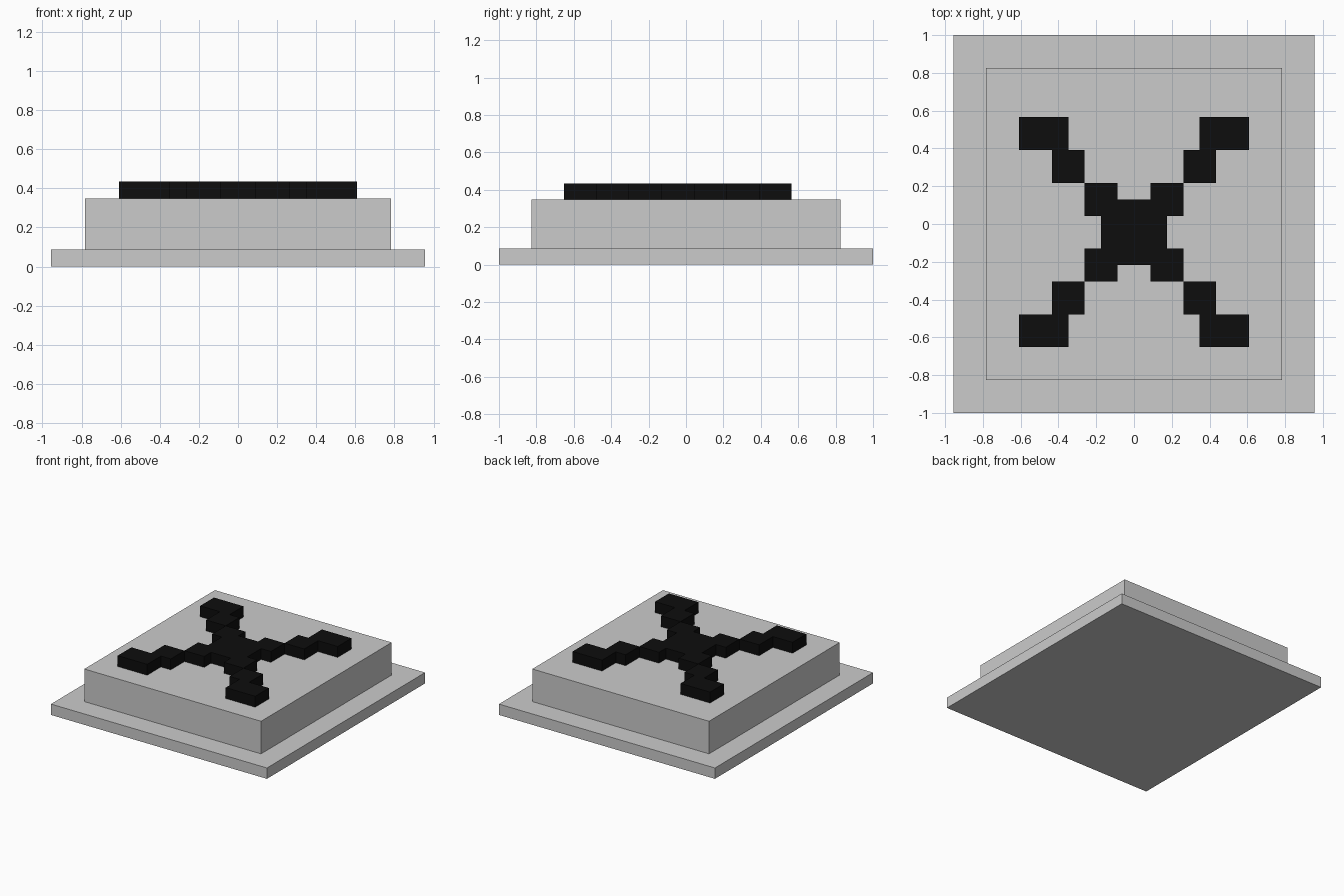
import bpy, bmesh, math

if "Cube" in bpy.data.objects:
    bpy.data.objects.remove(bpy.data.objects["Cube"])

U = 2 / 23  # one grid cell of the model


def material(name, rgb):
    m = bpy.data.materials.new(name)
    m.diffuse_color = (*rgb, 1)
    m.use_nodes = True
    m.node_tree.nodes["Principled BSDF"].inputs["Base Color"].default_value = m.diffuse_color
    return m


def finish(bm, name, mat):
    bmesh.ops.recalc_face_normals(bm, faces=bm.faces)
    mesh = bpy.data.meshes.new(name)
    bm.to_mesh(mesh)
    bm.free()
    mesh.materials.append(mat)
    ob = bpy.data.objects.new(name, mesh)
    bpy.context.collection.objects.link(ob)
    return ob


def slab(name, hx, hy, z0, z1, mat):
    bm = bmesh.new()
    bmesh.ops.create_cube(bm, size=1)
    for v in bm.verts:
        v.co.x *= 2 * hx * U
        v.co.y *= 2 * hy * U
        v.co.z = (z1 if v.co.z > 0 else z0) * U
    return finish(bm, name, mat)


grey = material("light grey", (0.6, 0.6, 0.6))
black = material("black", (0.004, 0.004, 0.004))

# Stepped base
slab("base_plate", 11, 11.5, 0, 1, grey)
slab("raised_block", 9, 9.5, 1, 4, grey)

# Stepped cross: one quadrant of rectangles, mirrored to all four
rects = [(0, 0, 2, 2), (1, 1, 3, 3), (3, 3, 5, 5), (4, 5, 7, 7)]
cells = set()
for x0, y0, x1, y1 in rects:
    for x in range(x0, x1):
        for y in range(y0, y1):
            cells |= {(a, b) for a in (x, -x - 1) for b in (y, -y - 1)}

bm = bmesh.new()
verts = {}


def vert(x, y, z):
    if (x, y, z) not in verts:
        verts[x, y, z] = bm.verts.new((x * U, (y - 0.5) * U, z * U))
    return verts[x, y, z]


for x, y in cells:
    ring = [(x, y), (x + 1, y), (x + 1, y + 1), (x, y + 1)]
    bm.faces.new([vert(*p, 5) for p in ring])
    bm.faces.new([vert(*p, 4) for p in reversed(ring)])
    # walls only where there is no neighbouring cell
    for i, (dx, dy) in enumerate([(0, -1), (1, 0), (0, 1), (-1, 0)]):
        if (x + dx, y + dy) not in cells:
            p, q = ring[i], ring[(i + 1) % 4]
            bm.faces.new([vert(*p, 4), vert(*q, 4), vert(*q, 5), vert(*p, 5)])
finish(bm, "stepped_cross", black)
